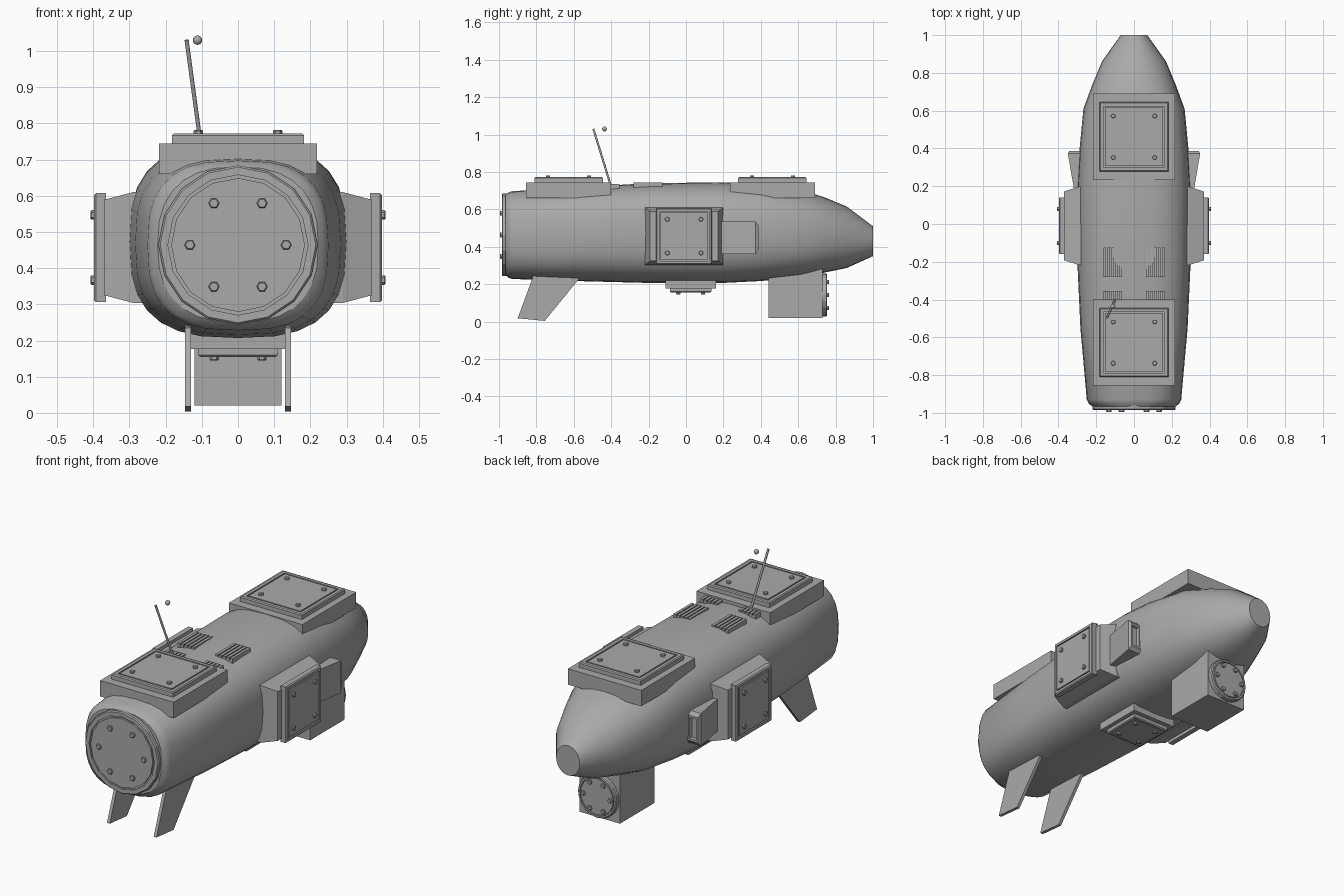
import bpy, bmesh, math
from mathutils import Matrix, Vector

if "Cube" in bpy.data.objects:
    bpy.data.objects.remove(bpy.data.objects["Cube"], do_unlink=True)

grey = bpy.data.materials.new("hull grey")
grey.use_nodes = True
COLOUR = (0.4, 0.4, 0.4, 1)
grey.diffuse_color = COLOUR
grey.node_tree.nodes["Principled BSDF"].inputs["Base Color"].default_value = COLOUR


def loft(name, rings, matrix=Matrix(), smooth=None):
    """Skin a list of point rings and cap both ends."""
    bm = bmesh.new()
    loops = [[bm.verts.new(matrix @ Vector(p)) for p in ring] for ring in rings]
    n = len(loops[0])
    for a, b in zip(loops, loops[1:]):
        for i in range(n):
            j = (i + 1) % n
            bm.faces.new((a[i], a[j], b[j], b[i]))
    bm.faces.new(loops[0][::-1])
    bm.faces.new(loops[-1])
    bmesh.ops.recalc_face_normals(bm, faces=bm.faces)
    mesh = bpy.data.meshes.new(name)
    bm.to_mesh(mesh)
    bm.free()
    mesh.materials.append(grey)
    ob = bpy.data.objects.new(name, mesh)
    bpy.context.collection.objects.link(ob)
    if smooth:
        bpy.ops.object.select_all(action='DESELECT')
        ob.select_set(True)
        bpy.context.view_layer.objects.active = ob
        bpy.ops.object.shade_smooth_by_angle(angle=math.radians(smooth))
    return ob


def rect(hx, hy, z):
    return [(-hx, -hy, z), (hx, -hy, z), (hx, hy, z), (-hx, hy, z)]


def circle(r, z, n, cx=0, cy=0):
    return [(cx + r * math.cos(math.tau * i / n), cy + r * math.sin(math.tau * i / n), z)
            for i in range(n)]


def box(name, lo, hi):
    c = [(a + b) / 2 for a, b in zip(lo, hi)]
    h = [(b - a) / 2 for a, b in zip(lo, hi)]
    return loft(name, [rect(h[0], h[1], -h[2]), rect(h[0], h[1], h[2])],
                Matrix.Translation(c))


def bolt(name, x, y, z, r, matrix):
    loft(name, [circle(r, z - 0.005, 6, x, y), circle(r, z + 0.007, 6, x, y),
                circle(r * 0.8, z + 0.01, 6, x, y)], matrix)


def stepped(shape, size, z0, z1):
    """Chamfered plate profile with a narrow groove inside its rim."""
    g = z1 - 0.009
    return [shape(size, z0), shape(size, z1 - 0.005), shape(size - 0.005, z1),
            shape(size * 0.88, z1), shape(size * 0.88, g),
            shape(size * 0.84, g), shape(size * 0.84, z1)]


def hatch(name, half, thick, matrix):
    """Square access plate with four bolts, facing local z."""
    loft(name + "_plate", stepped(lambda s, z: rect(s, s, z), half, -0.005, thick), matrix)
    for x in (-1, 1):
        for y in (-1, 1):
            bolt(name + "_bolt", x * half * 0.6, y * half * 0.6, thick, 0.013, matrix)


def round_cover(name, r, thick, bolt_ring, bolt_r, sides, matrix):
    """Round bolted cover, facing local z."""
    loft(name, stepped(lambda s, z: circle(s, z, sides), r, -0.03, thick), matrix)
    for i in range(6):
        a = math.tau * i / 6
        bolt(name + "_bolt", bolt_ring * math.cos(a), bolt_ring * math.sin(a),
             thick, bolt_r, matrix)


def place(x, y, z, angle=0, axis='X'):
    return Matrix.Translation((x, y, z)) @ Matrix.Rotation(math.radians(angle), 4, axis)


# Hull: y, half width, bottom, top, squareness
STATIONS = [
    (-0.965, 0.222, 0.25, 0.68, 2.5), (-0.95, 0.24, 0.235, 0.69, 2.7),
    (-0.93, 0.25, 0.228, 0.697, 2.8), (-0.55, 0.284, 0.216, 0.72, 2.8),
    (-0.2, 0.3, 0.207, 0.74, 2.8), (0.2, 0.3, 0.207, 0.745, 2.8),
    (0.4, 0.288, 0.217, 0.735, 2.7), (0.61, 0.268, 0.237, 0.705, 2.5),
    (0.74, 0.22, 0.262, 0.665, 2.3), (0.86, 0.17, 0.287, 0.615, 2.1),
    (1.0, 0.07, 0.35, 0.51, 2.0)]


def hull_ring(y, w, lo, hi, power, n=28):
    ring = []
    for i in range(n):
        a = math.tau * i / n
        c, s = math.cos(a), math.sin(a)
        ring.append((math.copysign(abs(c) ** (2 / power), c) * w, y,
                     (lo + hi) / 2 + math.copysign(abs(s) ** (2 / power), s) * (hi - lo) / 2))
    return ring


loft("hull", [hull_ring(*s) for s in STATIONS], smooth=32)

# Front bolted cover
round_cover("front_cover", 0.22, 0.02, 0.133, 0.015, 16, place(0, -0.965, 0.464, 90))

# Top equipment boxes with hatches
for name, y in (("front_top", -0.628), ("rear_top", 0.462)):
    box(name + "_box", (-0.218, y - 0.228, 0.66), (0.218, y + 0.228, 0.745))
    hatch(name + "_hatch", 0.183, 0.027, place(0, y, 0.745))

# Side boxes, hatches and vents, mirrored
for side, s in (("left", 1), ("right", -1)):
    m = place(0, -0.01, 0.457, 90 * s, 'Y')
    loft(side + "_side_box", [rect(0.155, 0.21, 0.22), rect(0.153, 0.208, 0.29),
                              rect(0.132, 0.182, 0.37)], m)
    hatch(side + "_hatch", 0.15, 0.028, m @ Matrix.Translation((0, 0, 0.37)))
    # Tapered outlet behind the side box, with an inset rear face
    def outlet_ring(y, outer, hz, inner=0.2):
        return [(s * inner, y, 0.448 - hz), (s * outer, y, 0.448 - hz),
                (s * outer, y, 0.448 + hz), (s * inner, y, 0.448 + hz)]
    loft(side + "_outlet", [outlet_ring(0.15, 0.312, 0.087), outlet_ring(0.372, 0.35, 0.087),
                            outlet_ring(0.387, 0.342, 0.068, 0.285),
                            outlet_ring(0.387, 0.334, 0.056, 0.293),
                            outlet_ring(0.375, 0.33, 0.052, 0.297)])

    # Slatted vents on top
    for row, (y0, y1, z) in {"rear": (-0.28, -0.125, 0.738),
                             "front": (-0.51, -0.355, 0.732)}.items():
        x = s * 0.113
        box(f"{side}_{row}_vent_base", (x - 0.049, y0 + 0.003, z - 0.05),
            (x + 0.049, y1 - 0.003, z - 0.006))
        for i in range(5):
            sx = x + (i - 2) * 0.021
            box(f"{side}_{row}_vent_slat", (sx - 0.0075, y0, z - 0.04), (sx + 0.0075, y1, z + 0.005))

    # Swept tail fins
    profile = [(-0.83, 0.26), (-0.82, 0.235), (-0.9, 0.018), (-0.755, 0.004),
               (-0.575, 0.225), (-0.575, 0.26)]
    loft(side + "_fin", [[(s * x, y, z) for y, z in profile] for x in (0.13, 0.147)])

# Belly hatch
box("belly_box", (-0.133, -0.11, 0.177), (0.133, 0.16, 0.26))
hatch("belly_hatch", 0.11, 0.022, place(0, 0.025, 0.177, 180, 'Y'))

# Lower rear thruster box with round cover
box("thruster_box", (-0.12, 0.44, 0.02), (0.12, 0.73, 0.32))
round_cover("thruster_cover", 0.115, 0.025, 0.08, 0.013, 20, place(0, 0.73, 0.142, -90))

# Antenna rod and detached tip ball
foot, tip = Vector((-0.1, -0.4, 0.72)), Vector((-0.142, -0.495, 1.03))
rod = tip - foot
loft("antenna_rod", [circle(0.006, 0, 8), circle(0.006, rod.length, 8)],
     Matrix.Translation(foot) @ rod.to_track_quat('Z', 'Y').to_matrix().to_4x4(), smooth=50)
bpy.ops.mesh.primitive_uv_sphere_add(segments=12, ring_count=8, radius=0.013,
                                     location=(-0.112, -0.436, 1.03))
ball = bpy.context.object
ball.name = "antenna_ball"
ball.data.materials.append(grey)
bpy.ops.object.shade_smooth()
